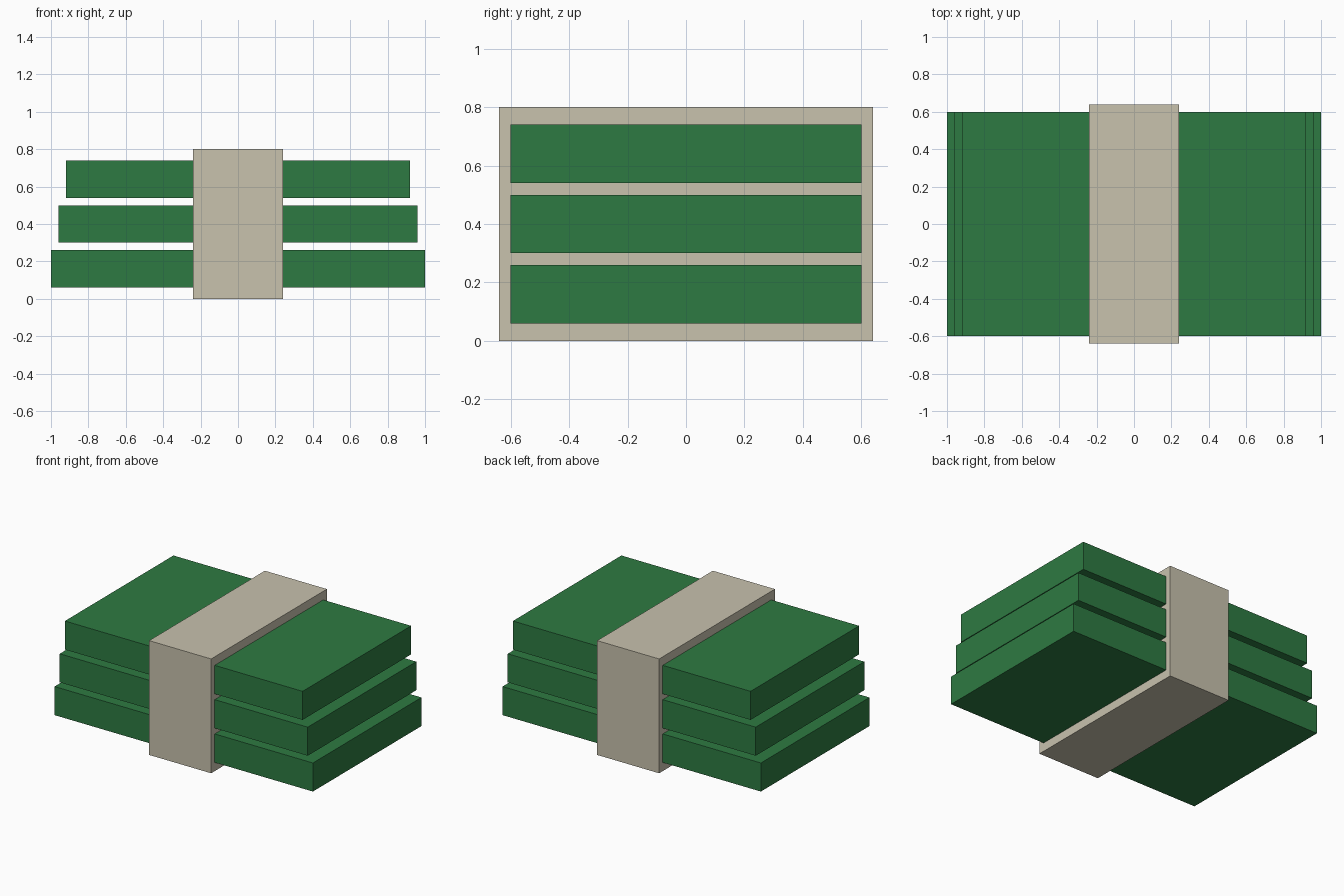
import bpy

# Remove the default cube
cube = bpy.data.objects.get("Cube")
if cube:
    bpy.data.objects.remove(cube, do_unlink=True)


def make_material(name, rgb):
    mat = bpy.data.materials.new(name)
    mat.use_nodes = True
    colour = (*rgb, 1.0)
    mat.diffuse_color = colour
    bsdf = next(n for n in mat.node_tree.nodes if n.type == 'BSDF_PRINCIPLED')
    bsdf.inputs["Base Color"].default_value = colour
    bsdf.inputs["Roughness"].default_value = 0.8
    return mat


def make_box(name, size, bottom, mat):
    """Box centred on x and y, resting at the given height."""
    bpy.ops.mesh.primitive_cube_add(size=1, location=(0, 0, bottom + size[2] / 2))
    obj = bpy.context.object
    obj.name = obj.data.name = name
    obj.scale = size
    bpy.ops.object.transform_apply(location=False, rotation=False, scale=True)
    obj.data.materials.append(mat)
    return obj


green = make_material("note green", (0.027, 0.195, 0.054))
beige = make_material("paper beige", (0.578, 0.539, 0.423))

# Three stacked bundles, each a little shorter than the one below
for i, level in enumerate(("bottom", "middle", "top")):
    make_box(f"{level}_bundle", (2 - 0.08 * i, 1.2, 0.2), 0.06 + 0.24 * i, green)

# Paper band wrapped around the middle
make_box("paper_band", (0.48, 1.28, 0.8), 0, beige)
